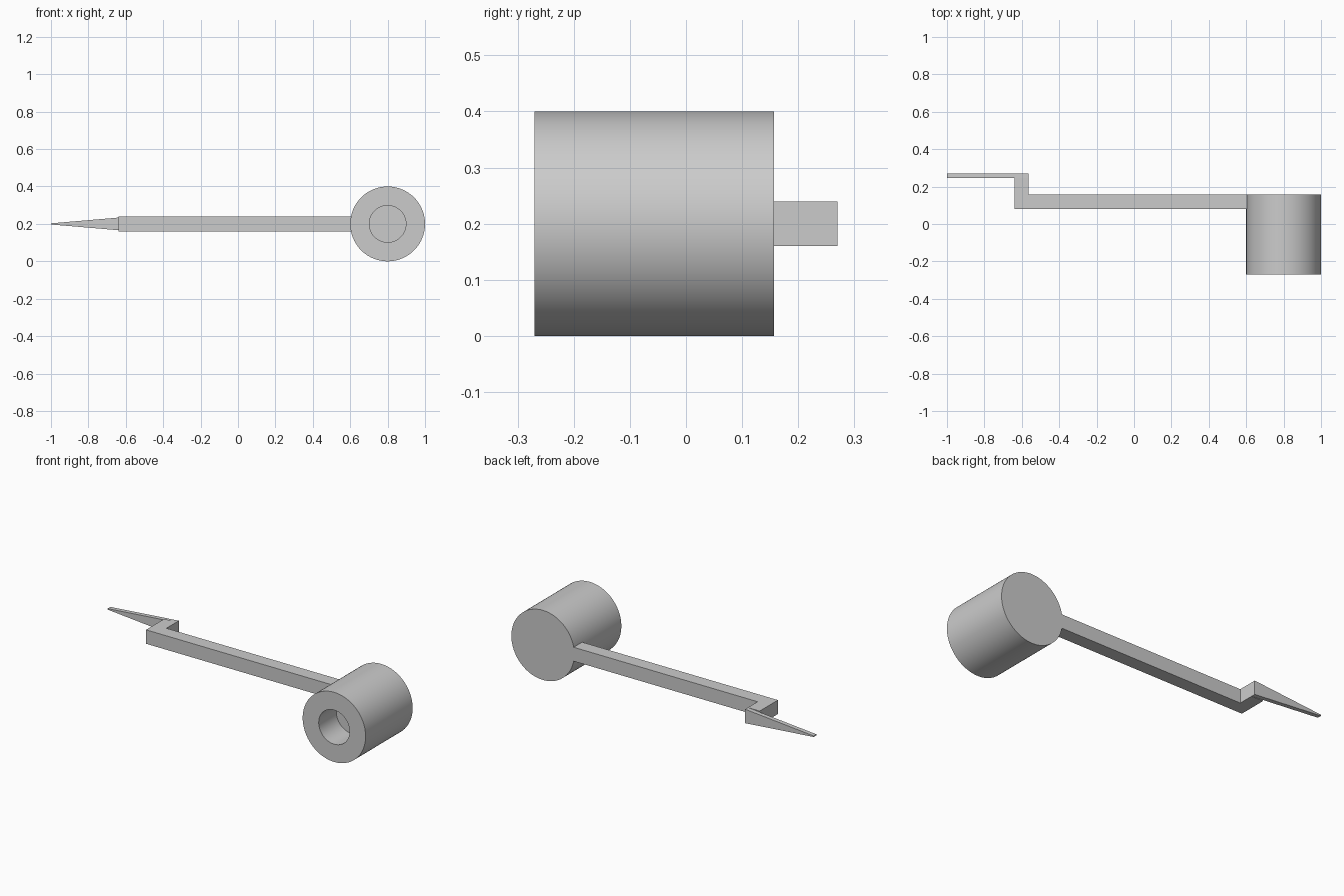
import bpy, bmesh, math
from mathutils import Vector

cube = bpy.data.objects.get("Cube")
if cube:
    bpy.data.objects.remove(cube, do_unlink=True)

grey = bpy.data.materials.new("plain grey")
grey.use_nodes = True
COLOUR = (0.6, 0.6, 0.6, 1)
grey.diffuse_color = COLOUR
grey.node_tree.nodes["Principled BSDF"].inputs["Base Color"].default_value = COLOUR

AXIS_X, MID_Z = 0.8, 0.2
FRONT, HUB_BACK, BACK = -0.27, 0.157, 0.27


def finish(name, bm):
    bmesh.ops.recalc_face_normals(bm, faces=bm.faces)
    mesh = bpy.data.meshes.new(name)
    bm.to_mesh(mesh)
    bm.free()
    mesh.materials.append(grey)
    obj = bpy.data.objects.new(name, mesh)
    bpy.context.collection.objects.link(obj)
    return obj


def prism(name, outline, offset):
    """Extrude a flat outline along the offset."""
    bm = bmesh.new()
    face = bm.faces.new([bm.verts.new(p) for p in outline])
    out = bmesh.ops.extrude_face_region(bm, geom=[face], use_keep_orig=True)
    moved = [v for v in out["geom"] if isinstance(v, bmesh.types.BMVert)]
    bmesh.ops.translate(bm, verts=moved, vec=offset)
    return finish(name, bm)


# Hub: one lathed profile, with a blind bore in the front
def lathe(name, profile, steps=96):
    bm = bmesh.new()
    verts = [bm.verts.new((AXIS_X + r, y, MID_Z)) for r, y in profile]
    edges = [bm.edges.new(pair) for pair in zip(verts, verts[1:])]
    bmesh.ops.spin(bm, geom=verts + edges, cent=(AXIS_X, 0, MID_Z), axis=(0, 1, 0),
                   angle=math.tau, steps=steps, use_duplicate=False)
    bmesh.ops.remove_doubles(bm, verts=bm.verts, dist=0.0001)
    return finish(name, bm)


BORE_END = FRONT + 0.16
hub = lathe("hub", [(0, BORE_END), (0.098, BORE_END), (0.098, FRONT),
                    (0.2, FRONT), (0.2, HUB_BACK), (0, HUB_BACK)])
bpy.context.view_layer.objects.active = hub
hub.select_set(True)
bpy.ops.object.shade_smooth_by_angle(angle=math.radians(30))

# Arm: square bar with an elbow stepping towards the back
HALF = 0.04
ELBOW_OUT, ELBOW_IN = -0.64, -0.565
ARM_FRONT, TIP_FRONT = 0.08, 0.245
arm = [(0.61, ARM_FRONT), (ELBOW_OUT, ARM_FRONT), (ELBOW_OUT, TIP_FRONT),
       (ELBOW_IN, TIP_FRONT), (ELBOW_IN, HUB_BACK), (0.61, HUB_BACK)]
prism("bent_arm", [(x, y, MID_Z - HALF) for x, y in arm], Vector((0, 0, 2 * HALF)))

# Pointer: thin tapered blade behind the elbow
blade = [(ELBOW_IN, -HALF), (ELBOW_IN, HALF), (-1, 0.003), (-1, -0.003)]
prism("pointer", [(x, TIP_FRONT, MID_Z + z) for x, z in blade],
      Vector((0, BACK - TIP_FRONT, 0)))
